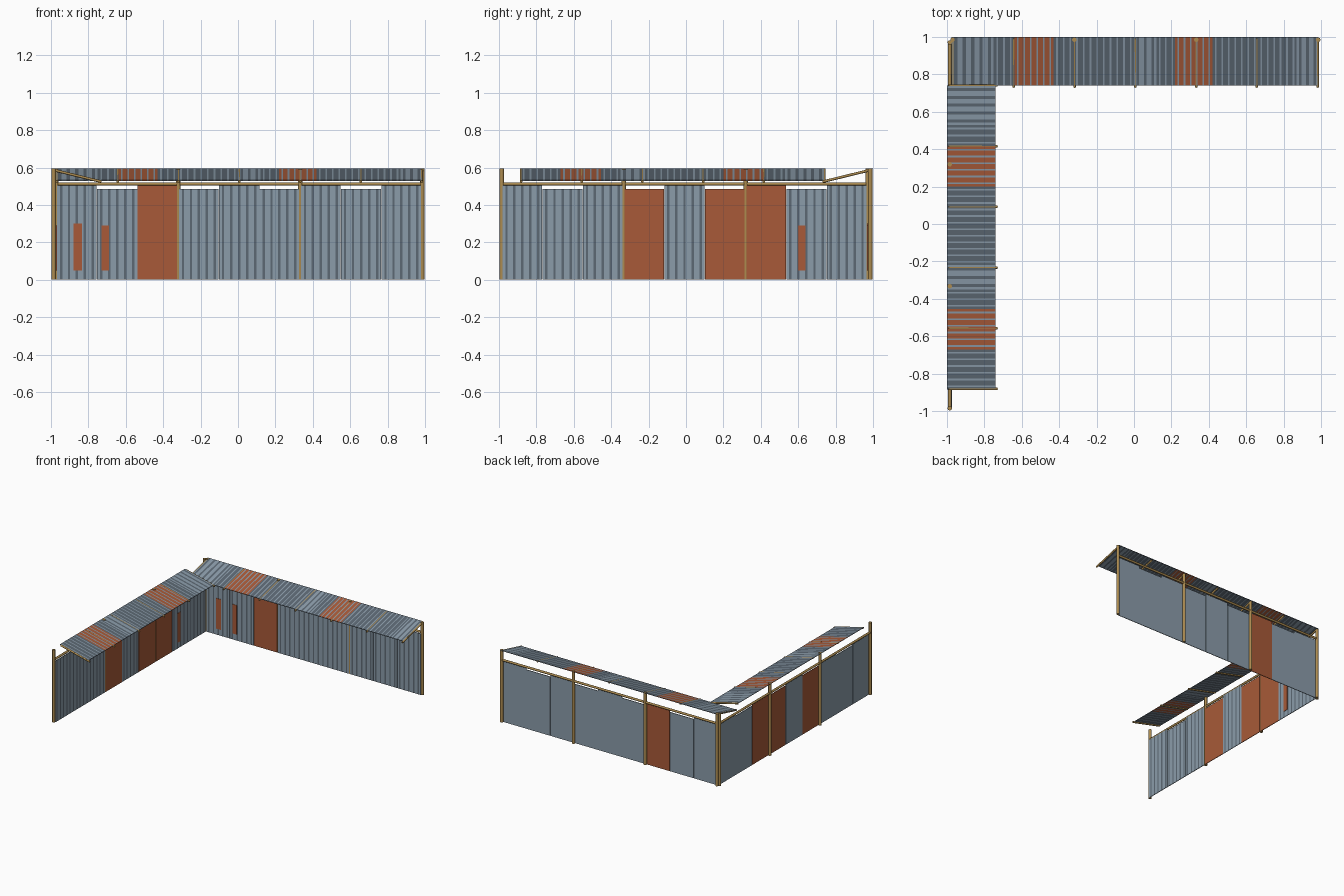
import bpy, bmesh, math
from mathutils import Vector, Matrix

if "Cube" in bpy.data.objects:
    bpy.data.objects.remove(bpy.data.objects["Cube"])


def srgb(h):
    c = [int(h[i:i + 2], 16) / 255 for i in (0, 2, 4)]
    return [x / 12.92 if x <= 0.04045 else ((x + 0.055) / 1.055) ** 2.4 for x in c] + [1]


MATS = []
for name, col in (("light_steel", "8B9CAA"), ("dark_steel", "5C6873"),
                  ("rust_orange", "A85A38"), ("timber", "AC8B50")):
    m = bpy.data.materials.new(name)
    m.diffuse_color = srgb(col)
    m.use_nodes = True
    m.node_tree.nodes["Principled BSDF"].inputs["Base Color"].default_value = m.diffuse_color
    MATS.append(m)
LIGHT, DARK, RUST, WOOD = range(4)


def finish(name, bm, turn):
    bmesh.ops.recalc_face_normals(bm, faces=bm.faces)
    bm.transform(turn)
    me = bpy.data.meshes.new(name)
    bm.to_mesh(me)
    bm.free()
    for m in MATS:
        me.materials.append(m)
    ob = bpy.data.objects.new(name, me)
    bpy.context.collection.objects.link(ob)
    return ob


def sheet(name, strips, section, turn, back=None):
    """Extrude a four-point (y, z) section along x; strips = (x0, x1, colour).
    The section's first side is the striped face; back colours the rest."""
    bm = bmesh.new()
    xs = [strips[0][0]] + [s[1] for s in strips]
    rings = [[bm.verts.new((x, y, z)) for y, z in section] for x in xs]
    for a, b, s in zip(rings, rings[1:], strips):
        for i in range(4):
            j = (i + 1) % 4
            f = bm.faces.new((a[i], a[j], b[j], b[i]))
            f.material_index = s[2] if i == 0 or back is None else back
    for r, s in ((rings[0], strips[0]), (rings[-1], strips[-1])):
        bm.faces.new(r).material_index = s[2] if back is None else back
    return finish(name, bm, turn)


def stripes(x0, x1, base, stripe, pitch, share):
    """Split a span into base-coloured strips with a narrow stripe in each."""
    n = max(1, round((x1 - x0) / pitch))
    p = (x1 - x0) / n
    out = []
    for i in range(n):
        a = x0 + i * p
        lo, hi = a + p * (0.5 - share / 2), a + p * (0.5 + share / 2)
        out += [(a, lo, base), (lo, hi, stripe), (hi, a + p, base)]
    return out


def pole(name, a, b, r, turn):
    """Round timber between two points."""
    a, b = Vector(a), Vector(b)
    d = b - a
    bm = bmesh.new()
    rot = d.to_track_quat('Z', 'Y').to_matrix().to_4x4()
    bmesh.ops.create_cone(bm, cap_ends=True, segments=10, radius1=r, radius2=r,
                          depth=d.length, matrix=Matrix.Translation((a + b) / 2) @ rot)
    for f in bm.faces:
        f.material_index = WOOD
        f.smooth = len(f.verts) == 4
    ob = finish(name, bm, turn)
    ob.data.set_sharp_from_angle(angle=math.radians(40))


# roof sheet styles: base, stripe, pitch, stripe share
STYLE = {"L": (LIGHT, DARK, 0.045, 0.38),
         "D": (DARK, LIGHT, 0.036, 0.25),
         "O": (RUST, LIGHT, 0.036, 0.25)}


def wing(tag, turn, shift, rusty, patches, roof, rafters):
    # posts and top rail
    for i in range(4):
        x = shift + (-0.978 + i * 0.652)
        pole(f"{tag}_post_{i}", (x, 0.985, 0), (x, 0.985, 0.595), 0.012, turn)
    pole(f"{tag}_top_rail", (shift - 0.978, 0.985, 0.512),
         (shift + 0.978, 0.985, 0.512), 0.009, turn)

    # wall sheets, three per bay, alternating height
    w = 0.652 / 3
    for i in range(9):
        x0 = shift - 0.978 + i * w
        x1 = x0 + w - 0.002
        x0 += 0.004 if i % 3 == 0 else 0
        x1 -= 0.004 if i % 3 == 2 else 0
        top = 0.485 if i % 2 else 0.503
        if i in rusty:
            strips, back = [(x0, x1, RUST)], RUST
        else:
            strips, back = stripes(x0, x1, LIGHT, DARK, 0.045, 0.3), LIGHT
        sheet(f"{tag}_wall_sheet_{i}", strips,
              [(0.972, 0), (0.972, top), (0.977, top), (0.977, 0)], turn, back)

    # rust patches on the inner wall face
    for i, (a, b, top) in enumerate(patches):
        sheet(f"{tag}_rust_patch_{i}", [(a, b, RUST)],
              [(0.969, 0.05), (0.969, top), (0.973, top), (0.973, 0.05)], turn)

    # sloping roof
    strips = []
    for a, (kind, b) in zip([roof[0]] + [r[1] for r in roof[1:]], roof[1:]):
        strips += stripes(a, b, *STYLE[kind])
    sheet(f"{tag}_roof", strips,
          [(0.74, 0.533), (1.0, 0.596), (1.0, 0.592), (0.74, 0.529)], turn)

    # rafters under the roof
    for i, x in enumerate(rafters):
        pole(f"{tag}_rafter_{i}", (x, 0.73, 0.524), (x, 0.992, 0.588), 0.007, turn)


# back wing
wing("back", Matrix.Identity(4), 0.007, {2},
     [(-0.88, -0.835, 0.30), (-0.73, -0.69, 0.29)],
     [-0.975, ("L", -0.75), ("D", -0.64), ("O", -0.43), ("D", 0.0), ("L", 0.12),
      ("D", 0.22), ("O", 0.42), ("D", 0.87), ("L", 0.985)],
     [-0.968 + 0.325 * i for i in range(7)])

# side wing: the same construction turned a quarter
wing("side", Matrix.Rotation(math.pi / 2, 4, 'Z'), -0.007, {3, 5, 6},
     [(0.60, 0.64, 0.29)],
     [-0.885, ("D", -0.67), ("O", -0.455), ("D", -0.35), ("L", -0.22), ("D", 0.2),
      ("O", 0.415), ("D", 0.53), ("L", 0.74)],
     [-0.882 + 0.3245 * i for i in range(6)])
